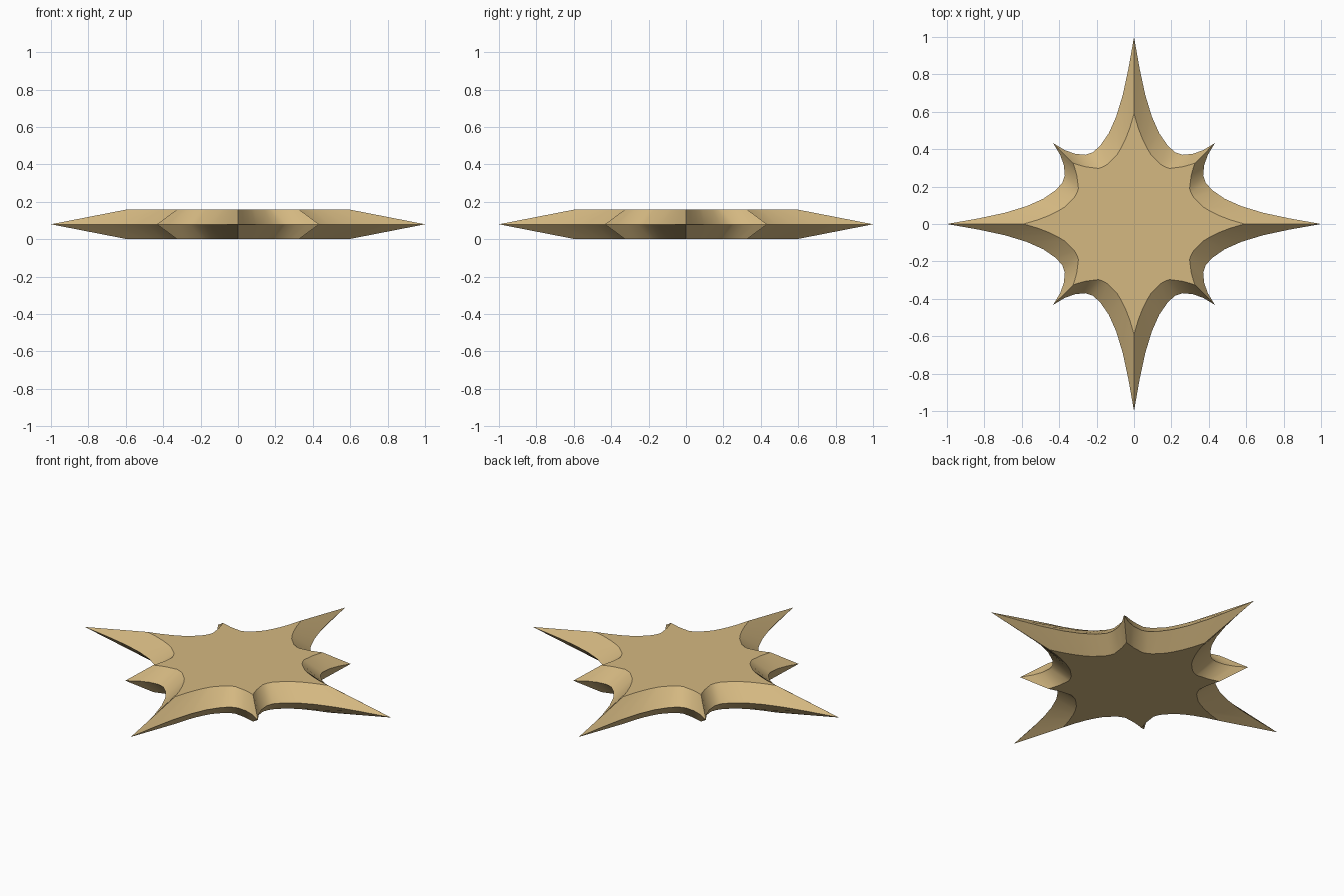
import bpy, bmesh, math

if "Cube" in bpy.data.objects:
    bpy.data.objects.remove(bpy.data.objects["Cube"])

# One eighth of the outline: from the long tip to the short diagonal tip
OUTER = [(0, 1), (.03, .83), (.06, .69), (.095, .575), (.135, .485), (.18, .42),
         (.22, .383), (.26, .37), (.315, .375), (.37, .395), (.433, .433)]
INNER = [(0, .59), (.022, .515), (.045, .455), (.068, .408), (.09, .372), (.14, .32),
         (.165, .306), (.19, .297), (.26, .306), (.293, .315), (.325, .325)]
HEIGHT = 0.16


def full_outline(eighth):
    """Mirror across the diagonal, then repeat around four quarters."""
    quarter = eighth + [(y, x) for x, y in reversed(eighth[:-1])]
    pts = []
    for k in range(4):
        c, s = round(math.cos(-k * math.pi / 2)), round(math.sin(-k * math.pi / 2))
        pts += [(x * c - y * s, x * s + y * c) for x, y in quarter[:-1]]
    return pts[::-1]  # counter-clockwise


bm = bmesh.new()


def ring(eighth, z):
    return [bm.verts.new((x, y, z)) for x, y in full_outline(eighth)]


# Flat bottom, sharp middle rim, flat top
bottom, rim, top = ring(INNER, 0), ring(OUTER, HEIGHT / 2), ring(INNER, HEIGHT)
n = len(rim)
for low, high in ((bottom, rim), (rim, top)):
    for i in range(n):
        j = (i + 1) % n
        bm.faces.new((low[i], low[j], high[j], high[i]))
bm.faces.new(top)
bm.faces.new(bottom[::-1])
bmesh.ops.recalc_face_normals(bm, faces=bm.faces[:])

mesh = bpy.data.meshes.new("throwing_star")
bm.to_mesh(mesh)
bm.free()
star = bpy.data.objects.new("throwing_star", mesh)
bpy.context.collection.objects.link(star)

# Single tan colour
mat = bpy.data.materials.new("tan")
mat.diffuse_color = (0.66, 0.48, 0.22, 1)
mat.use_nodes = True
mat.node_tree.nodes["Principled BSDF"].inputs["Base Color"].default_value = mat.diffuse_color
mesh.materials.append(mat)

# Smooth the curved bevels, keep ridges sharp
bpy.context.view_layer.objects.active = star
star.select_set(True)
bpy.ops.object.shade_smooth_by_angle(angle=math.radians(30))
